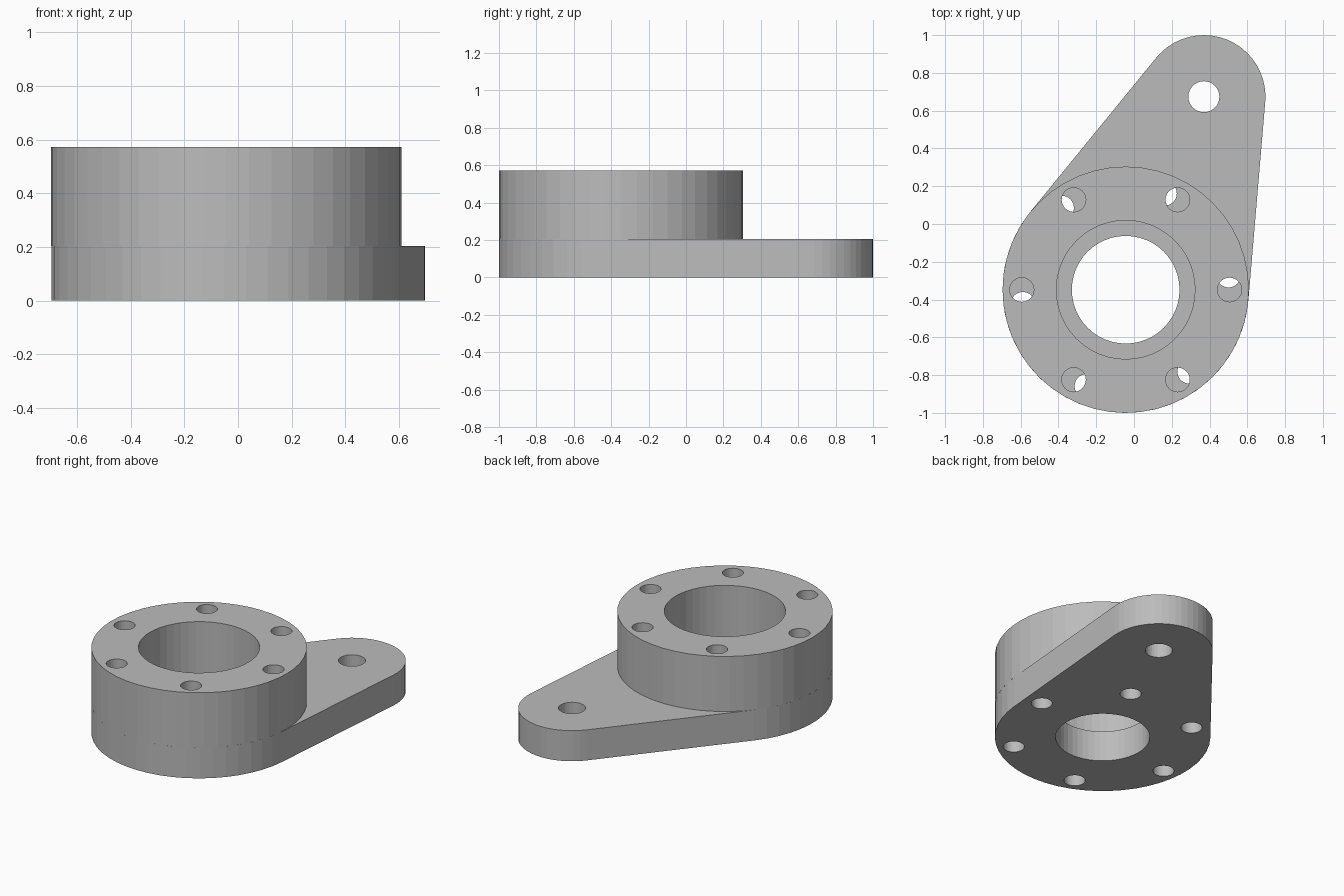
import bpy
import bmesh
from math import acos, atan2, cos, pi, sin
from mathutils import Vector

cube = bpy.data.objects.get("Cube")
if cube:
    bpy.data.objects.remove(cube, do_unlink=True)

# Main dimensions
HUB = Vector((-0.044, -0.348))
TIP = Vector((0.37, 0.674))
HUB_R, TIP_R = 0.652, 0.326
PLATE_TOP, RING_TOP = 0.204, 0.572
BOLT_CIRCLE, BOLT_R = 0.55, 0.064
SEGMENTS = 48

grey = bpy.data.materials.new("machined grey")
grey.use_nodes = True
colour = (0.5, 0.5, 0.5, 1)
grey.diffuse_color = colour
grey.node_tree.nodes["Principled BSDF"].inputs["Base Color"].default_value = colour


def arc(centre, radius, start, end, steps):
    """Points along an arc, both ends included."""
    return [centre + radius * Vector((cos(t), sin(t)))
            for t in (start + (end - start) * i / steps for i in range(steps + 1))]


def circle(centre, radius, steps=SEGMENTS):
    return arc(centre, radius, 0, 2 * pi, steps)[:-1]


def bolt_holes(first_angle):
    return [circle(HUB + BOLT_CIRCLE * Vector((cos(t), sin(t))), BOLT_R, 32)
            for t in (first_angle + i * pi / 3 for i in range(6))]


def plate_solid(name, loops, bottom, top):
    """Extrude an outline with holes between two heights."""
    curve = bpy.data.curves.new(name + "_profile", "CURVE")
    curve.dimensions = "2D"
    curve.fill_mode = "BOTH"
    curve.extrude = (top - bottom) / 2
    for loop in loops:
        spline = curve.splines.new("POLY")
        spline.points.add(len(loop) - 1)
        for point, p in zip(spline.points, loop):
            point.co = (p.x, p.y, 0, 1)
        spline.use_cyclic_u = True
        spline.use_smooth = False
    helper = bpy.data.objects.new(name + "_profile", curve)
    mesh = bpy.data.meshes.new_from_object(helper)
    bpy.data.objects.remove(helper, do_unlink=True)
    bpy.data.curves.remove(curve)

    bm = bmesh.new()
    bm.from_mesh(mesh)
    bmesh.ops.remove_doubles(bm, verts=bm.verts, dist=1e-5)
    bmesh.ops.translate(bm, verts=bm.verts, vec=(0, 0, (bottom + top) / 2))
    bmesh.ops.recalc_face_normals(bm, faces=bm.faces)
    for face in bm.faces:
        face.smooth = False
    bm.to_mesh(mesh)
    bm.free()
    mesh.name = name
    mesh.materials.clear()
    mesh.materials.append(grey)
    obj = bpy.data.objects.new(name, mesh)
    bpy.context.collection.objects.link(obj)
    return obj


# Base plate: two round ends joined by tangent edges, bolt holes in line with the arm
arm = TIP - HUB
arm_angle = atan2(arm.y, arm.x)
spread = acos((HUB_R - TIP_R) / arm.length)
outline = (arc(TIP, TIP_R, arm_angle - spread, arm_angle + spread, 20)
           + arc(HUB, HUB_R, arm_angle + spread, arm_angle + 2 * pi - spread, 30))
plate_solid("base_plate",
            [outline, circle(HUB, 0.285), circle(TIP, 0.082, 32)] + bolt_holes(arm_angle),
            0, PLATE_TOP)

# Raised ring: wider bore, bolt holes square to the axes
plate_solid("bearing_ring",
            [circle(HUB, HUB_R), circle(HUB, 0.367)] + bolt_holes(0),
            PLATE_TOP, RING_TOP)
